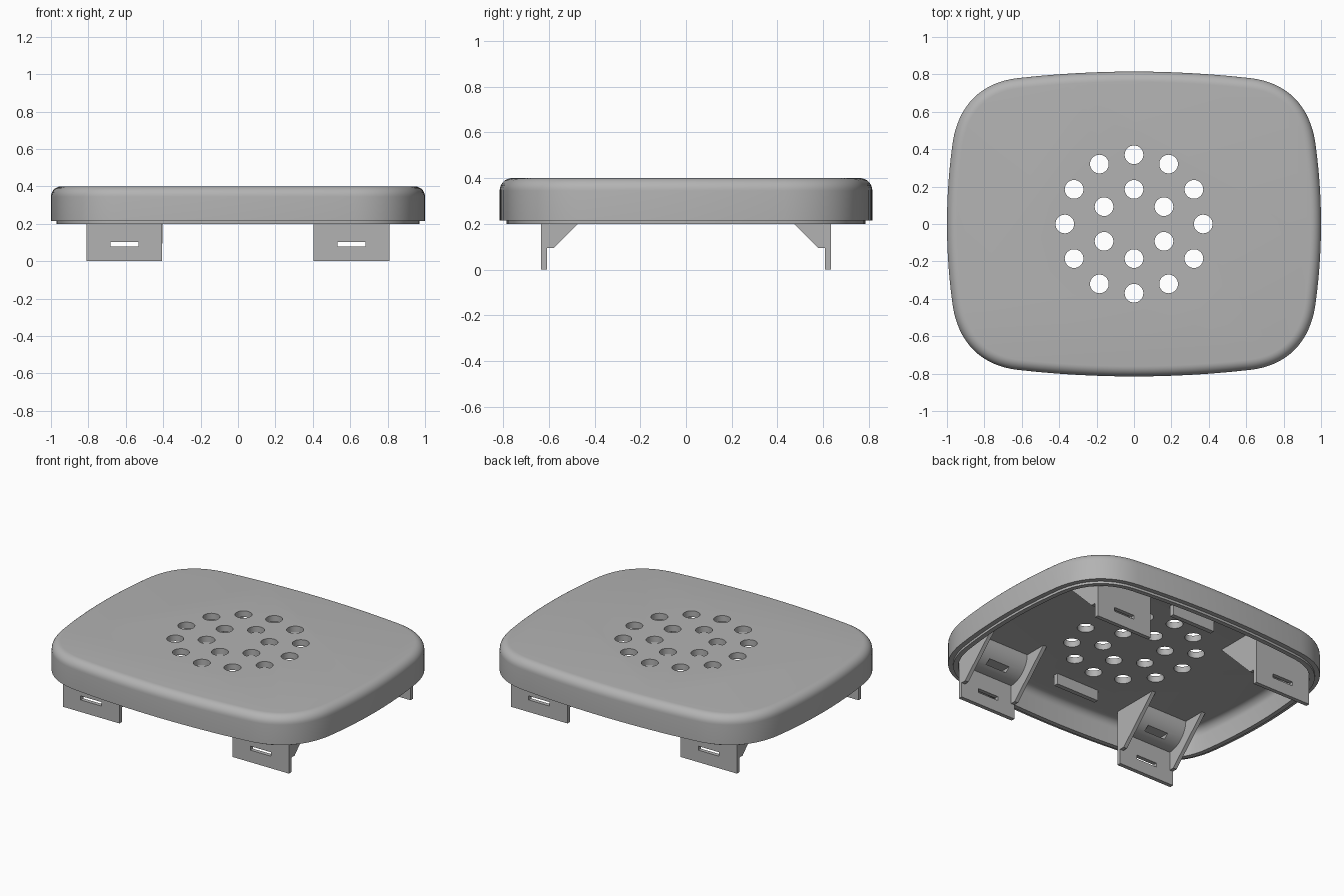
import bpy, bmesh, math
from mathutils import Vector

cube = bpy.data.objects.get("Cube")
if cube:
    bpy.data.objects.remove(cube, do_unlink=True)

grey = bpy.data.materials.new("plain grey")
grey.use_nodes = True
COLOUR = (0.45, 0.45, 0.45, 1)
grey.diffuse_color = COLOUR
grey.node_tree.nodes["Principled BSDF"].inputs["Base Color"].default_value = COLOUR
CEILING = 0.36


def finish(bm, name, smooth=False):
    bmesh.ops.recalc_face_normals(bm, faces=bm.faces)
    mesh = bpy.data.meshes.new(name)
    bm.to_mesh(mesh)
    bm.free()
    mesh.materials.append(grey)
    obj = bpy.data.objects.new(name, mesh)
    bpy.context.collection.objects.link(obj)
    if smooth:
        shade(obj)
    return obj


def shade(obj):
    bpy.ops.object.select_all(action='DESELECT')
    obj.select_set(True)
    bpy.context.view_layer.objects.active = obj
    bpy.ops.object.shade_smooth_by_angle(angle=math.radians(30))


def add_box(bm, lo, hi):
    lo, hi = Vector(lo), Vector(hi)
    made = bmesh.ops.create_cube(bm, size=1)["verts"]
    for v in made:
        v.co = (lo + hi) / 2 + v.co * (hi - lo)


def prism(name, outline, x0, x1, smooth=False):
    """Extrude a (y, z) outline along x."""
    bm = bmesh.new()
    face = bm.faces.new([bm.verts.new((x0, y, z)) for y, z in outline])
    grown = bmesh.ops.extrude_face_region(bm, geom=[face])["geom"]
    for v in grown:
        if isinstance(v, bmesh.types.BMVert):
            v.co.x = x1
    return finish(bm, name, smooth)


def cut(obj, cutter_bm):
    """Subtract a cutter and keep the plain result."""
    cutter = finish(cutter_bm, "cutter")
    cutter.hide_render = True
    mod = obj.modifiers.new("cut", 'BOOLEAN')
    mod.operation, mod.solver, mod.object = 'DIFFERENCE', 'EXACT', cutter
    graph = bpy.context.evaluated_depsgraph_get()
    result = bpy.data.meshes.new_from_object(obj.evaluated_get(graph))
    obj.modifiers.clear()
    obj.data = result
    bpy.data.objects.remove(cutter, do_unlink=True)


# Lid outline: bowed sides joined by soft corners
def lid_outline():
    quarter = [Vector((1 - 0.03 * (i / 6) ** 2, 0.43 * i / 6)) for i in range(6)]
    a, b, c, d = map(Vector, ((0.97, 0.43), (0.942, 0.63), (0.82, 0.758), (0.62, 0.78)))
    for i in range(17):
        t = i / 16
        quarter.append(a * (1 - t)**3 + b * 3 * t * (1 - t)**2 + c * 3 * t * t * (1 - t) + d * t**3)
    quarter += [Vector((0.62 * (1 - i / 6), 0.815 - 0.035 * (1 - i / 6) ** 2)) for i in range(1, 7)]
    half = quarter + [Vector((-p.x, p.y)) for p in reversed(quarter[:-1])]
    return half + [-p for p in half[1:-1]]


def inset(points, amount):
    moved = []
    for i, p in enumerate(points):
        along = (points((i + 1) % 1) if callable(points) else points[(i + 1) % len(points)]) - points[i - 1]
        moved.append(p + Vector((-along.y, along.x)).normalized() * amount)
    return moved


# Lid shell: rings from the inner ceiling, under the lip, up to the top
def fillet(radius, start, top, steps=7):
    angles = [math.pi / 2 * i / steps for i in range(steps + 1)]
    return [(start + radius * (1 - math.cos(a)), top - radius * (1 - math.sin(a))) for a in angles]


profile = fillet(0.05, 0.06, CEILING)[::-1]
profile += [(0.06, 0.2), (0.03, 0.2), (0.03, 0.215), (0, 0.215)]
profile += fillet(0.055, 0, 0.4)
outline = lid_outline()
bm = bmesh.new()
rings = [[bm.verts.new((p.x, p.y, z)) for p in inset(outline, d)] for d, z in profile]
for low, high in zip(rings, rings[1:]):
    for i in range(len(low)):
        j = (i + 1) % len(low)
        bm.faces.new((low[i], low[j], high[j], high[i]))
bm.faces.new(rings[0])
bm.faces.new(rings[-1])
lid = finish(bm, "lid")

# Drain holes in two rings
bm = bmesh.new()
for count, ring_radius in ((12, 0.37), (6, 0.185)):
    for i in range(count):
        angle = math.pi / 2 + math.tau * i / count
        made = bmesh.ops.create_cone(bm, cap_ends=True, segments=32, radius1=0.05,
                                     radius2=0.05, depth=0.3)["verts"]
        shift = Vector((math.cos(angle) * ring_radius, math.sin(angle) * ring_radius, 0.4))
        bmesh.ops.translate(bm, verts=made, vec=shift)
cut(lid, bm)
shade(lid)

# Brackets: slotted plate, curved strap guide and two sloped ribs
for sy, end in ((-1, "front"), (1, "back")):
    for sx, side in ((-1, "right"), (1, "left")):
        name = f"{end}_{side}_"
        x0, x1 = sorted((sx * 0.405, sx * 0.81))
        mid = (x0 + x1) / 2
        bm = bmesh.new()
        add_box(bm, (x0, sy * 0.622 - 0.013, 0), (x1, sy * 0.622 + 0.013, CEILING + 0.01))
        plate = finish(bm, name + "plate")
        bm = bmesh.new()
        add_box(bm, (mid - 0.075, sy * 0.622 - 0.1, 0.078), (mid + 0.075, sy * 0.622 + 0.1, 0.104))
        cut(plate, bm)

        arc = [math.pi / 2 * i / 12 for i in range(13)]
        guide = [(sy * (0.612 - 0.15 * math.sin(a)), CEILING + 0.005 - 0.15 * math.cos(a)) for a in arc]
        guide.append((sy * 0.612, CEILING + 0.005))
        strap = prism(name + "strap_guide", guide, x0 + 0.02, x1 - 0.02)
        bm = bmesh.new()
        add_box(bm, (mid - 0.075, sy * 0.55 - 0.05, 0.235), (mid + 0.075, sy * 0.55 + 0.05, 0.26))
        cut(strap, bm)
        shade(strap)

        rib = [(sy * y, z) for y, z in ((0.612, 0.095), (0.577, 0.095), (0.31, CEILING + 0.005),
                                        (0.612, CEILING + 0.005))]
        prism(name + "outer_rib", rib, x0, x0 + 0.025)
        prism(name + "inner_rib", rib, x1 - 0.025, x1)

    # Small bar hanging from the ceiling
    bm = bmesh.new()
    add_box(bm, (-0.155, sy * 0.53 - 0.015, 0.29), (0.155, sy * 0.53 + 0.015, CEILING + 0.01))
    finish(bm, end + "_bar")
